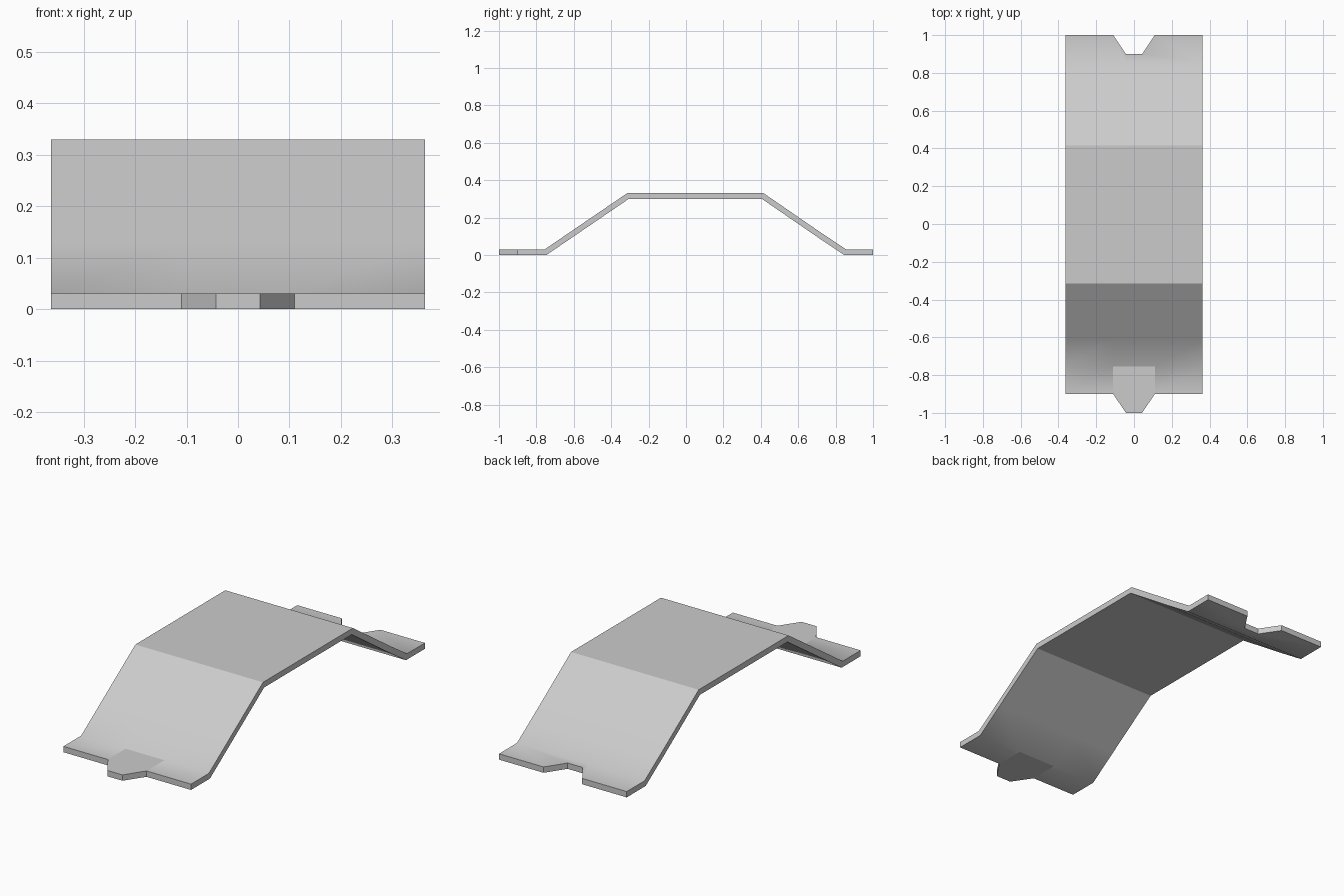
import bpy, bmesh, math

if "Cube" in bpy.data.objects:
    bpy.data.objects.remove(bpy.data.objects["Cube"])

W, TAB, TIP, T = 0.363, 0.11, 0.043, 0.03   # half widths and plate thickness

# Side profile of the upper surface (y, z), front to back
profile = [(-0.90, 0.03), (-0.755, 0.03), (-0.61, 0.129), (-0.315, 0.33),
           (0.415, 0.33), (0.71, 0.127), (0.855, 0.03)]

bm = bmesh.new()


def row(y, z, inner):
    return [bm.verts.new((x, y, z)) for x in (-W, -inner, inner, W)]


# Bent strip
rows = [row(y, z, TIP if y > 0.8 else TAB) for y, z in profile]
for a, b in zip(rows, rows[1:]):
    for i in range(3):
        bm.faces.new((a[i], a[i + 1], b[i + 1], b[i]))

# Front tab
tip = [bm.verts.new((x, -1.0, T)) for x in (-TIP, TIP)]
bm.faces.new((tip[0], tip[1], rows[0][2], rows[0][1]))

# Back foot with matching notch
last = rows[-1]
n = [bm.verts.new((x, 0.90, T)) for x in (-TIP, TIP)]
e = [bm.verts.new((x, 1.0, T)) for x in (-W, -TAB, TAB, W)]
bm.faces.new((last[1], last[2], n[1], n[0]))
bm.faces.new((last[0], last[1], n[0], e[1], e[0]))
bm.faces.new((last[2], last[3], e[3], e[2], n[1]))

mesh = bpy.data.meshes.new("bent_plate")
bm.to_mesh(mesh)
bm.free()
plate = bpy.data.objects.new("bent_plate", mesh)
bpy.context.collection.objects.link(plate)
bpy.context.view_layer.objects.active = plate
plate.select_set(True)

# Plate thickness, downward
mod = plate.modifiers.new("thickness", 'SOLIDIFY')
mod.thickness = T
mod.offset = -1
mod.use_even_offset = True
bpy.ops.object.modifier_apply(modifier=mod.name)

# Soft lower bends, crisp upper bends and tab outline
bpy.ops.object.shade_smooth_by_angle(angle=math.radians(40))
for edge in mesh.edges:
    p, q = (mesh.vertices[i].co for i in edge.vertices)
    top_bend = min(p.z, q.z) > 0.28
    tab_edge = max(abs(p.x), abs(q.x)) < TAB + 0.01 and max(p.y, q.y) < -0.73
    if top_bend or tab_edge:
        edge.use_edge_sharp = True
